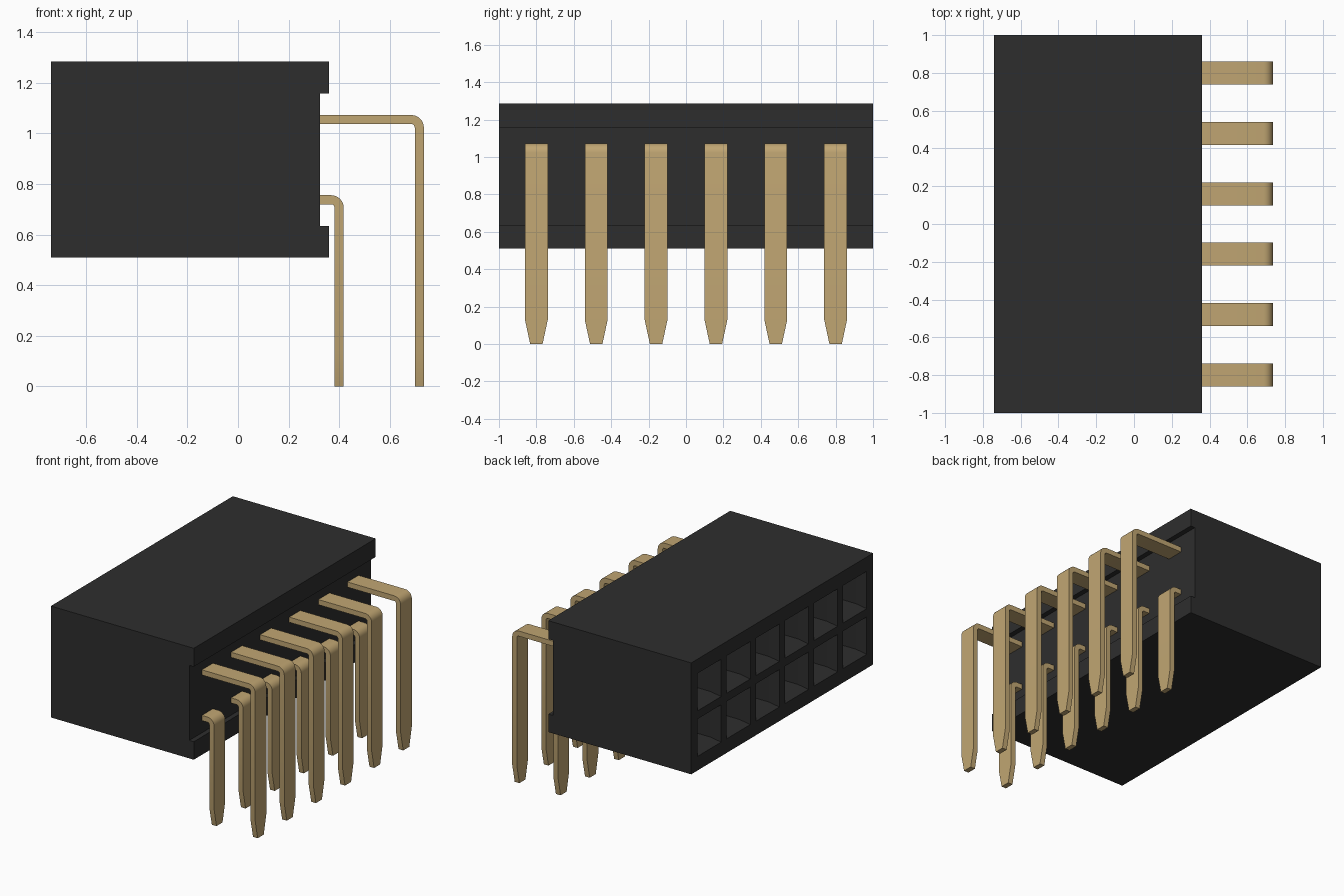
import bpy, bmesh, math
from mathutils import Vector

if "Cube" in bpy.data.objects:
    bpy.data.objects.remove(bpy.data.objects["Cube"], do_unlink=True)

PITCH = 0.32
ROWS = (0.738, 1.055)                       # heights of the two contact rows
COLUMNS = [(i - 2.5) * PITCH for i in range(6)]
BACK, LIP, RECESS = -0.74, 0.36, 0.325      # housing limits along x


def material(name, color):
    mat = bpy.data.materials.new(name)
    mat.use_nodes = True
    mat.diffuse_color = color
    bsdf = mat.node_tree.nodes["Principled BSDF"]
    bsdf.inputs["Base Color"].default_value = color
    bsdf.inputs["Roughness"].default_value = 0.6
    return mat


def finish(bm, name, mat):
    bmesh.ops.recalc_face_normals(bm, faces=bm.faces)
    mesh = bpy.data.meshes.new(name)
    bm.to_mesh(mesh)
    bm.free()
    obj = bpy.data.objects.new(name, mesh)
    bpy.context.collection.objects.link(obj)
    mesh.materials.append(mat)
    return obj


def extrude_profile(bm, points, width):
    """Extrude an x-z outline symmetrically along y."""
    face = bm.faces.new([bm.verts.new((x, -width / 2, z)) for x, z in points])
    result = bmesh.ops.extrude_face_region(bm, geom=[face])
    verts = [g for g in result["geom"] if isinstance(g, bmesh.types.BMVert)]
    bmesh.ops.translate(bm, verts=verts, vec=(0, width, 0))


def activate(obj):
    bpy.ops.object.select_all(action="DESELECT")
    obj.select_set(True)
    bpy.context.view_layer.objects.active = obj


black = material("black plastic", (0.027, 0.027, 0.027, 1))
gold = material("gold metal", (0.53, 0.38, 0.17, 1))

# Housing block with a recessed pin side
bm = bmesh.new()
extrude_profile(bm, [(BACK, 0.51), (LIP, 0.51), (LIP, 0.635), (RECESS, 0.635),
                     (RECESS, 1.157), (LIP, 1.157), (LIP, 1.285), (BACK, 1.285)], 2)
housing = finish(bm, "housing", black)

# Funnel-mouthed square sockets, cut from the mating side
bm = bmesh.new()
for y in COLUMNS:
    for z in ROWS:
        rings = []
        for depth, half in ((-0.02, 0.14), (0.06, 0.1), (0.85, 0.1)):
            rings.append([bm.verts.new((BACK + depth, y + a * half, z + b * half))
                          for a, b in ((-1, -1), (1, -1), (1, 1), (-1, 1))])
        for r, s in zip(rings, rings[1:]):
            for i in range(4):
                j = (i + 1) % 4
                bm.faces.new((r[i], r[j], s[j], s[i]))
        bm.faces.new(rings[0])
        bm.faces.new(rings[-1])
cutter = finish(bm, "socket_cutter", black)
cutter.hide_render = True
cut = housing.modifiers.new("sockets", "BOOLEAN")
cut.object = cutter
cut.solver = "EXACT"
activate(housing)
bpy.ops.object.modifier_apply(modifier=cut.name)
bpy.data.objects.remove(cutter, do_unlink=True)


def pin_mesh(name, top, outer):
    """Right-angle flat pin with a rounded bend and a tapered tip."""
    thick, radius, tip = 0.036, 0.05, 0.13
    center = Vector((outer - radius, top - radius))
    angles = [math.radians(90 - 15 * i) for i in range(7)]

    def arc(r):
        return [center + r * Vector((math.cos(a), math.sin(a))) for a in angles]

    outside = [(RECESS - 0.02, top), *arc(radius), (outer, tip), (outer, 0)]
    inside = [(RECESS - 0.02, top - thick), *arc(radius - thick),
              (outer - thick, tip), (outer - thick, 0)]
    bm = bmesh.new()
    rings = []
    for (ax, az), (bx, bz) in zip(outside, inside):
        half = 0.033 if az == 0 else 0.061
        rings.append([bm.verts.new(p) for p in ((ax, -half, az), (ax, half, az),
                                                (bx, half, bz), (bx, -half, bz))])
    for r, s in zip(rings, rings[1:]):
        for i in range(4):
            j = (i + 1) % 4
            bm.faces.new((r[i], r[j], s[j], s[i]))
    bm.faces.new(rings[0])
    bm.faces.new(rings[-1])
    pin = finish(bm, name, gold)
    activate(pin)
    bpy.ops.object.shade_smooth_by_angle(angle=math.radians(20))
    return pin


# Two rows of pins sharing one mesh per row
for row, top, outer in (("lower", 0.756, 0.418), ("upper", 1.073, 0.735)):
    first = pin_mesh(f"{row}_pin_1", top, outer)
    for i, y in enumerate(COLUMNS):
        pin = first
        if i:
            pin = first.copy()
            pin.name = f"{row}_pin_{i + 1}"
            bpy.context.collection.objects.link(pin)
        pin.location.y = y
